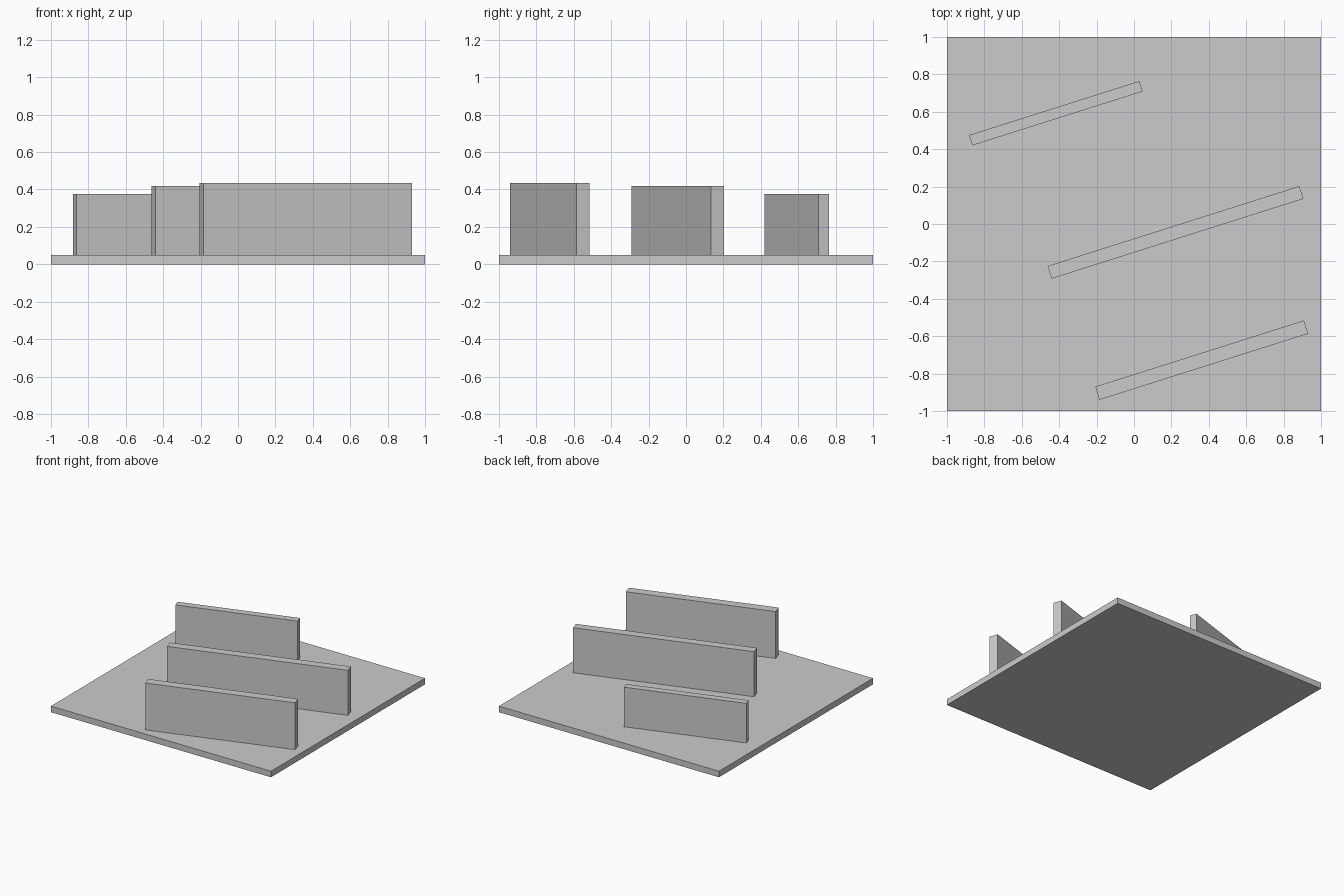
import bpy
import math

cube = bpy.data.objects.get("Cube")
if cube:
    bpy.data.objects.remove(cube, do_unlink=True)

# Single flat grey
GREY = (0.6, 0.6, 0.6, 1.0)
grey = bpy.data.materials.new("plain grey")
grey.use_nodes = True
grey.diffuse_color = GREY
grey.node_tree.nodes["Principled BSDF"].inputs["Base Color"].default_value = GREY

BASE_TOP = 0.05
WALL_ANGLE = math.radians(17.6)


def box(name, x, y, bottom, top, length, depth, angle=0.0):
    """Box standing between two heights, turned about z."""
    bpy.ops.mesh.primitive_cube_add(size=1, location=(x, y, (bottom + top) / 2),
                                    rotation=(0, 0, angle))
    obj = bpy.context.object
    obj.name = name
    obj.scale = (length, depth, top - bottom)
    bpy.ops.object.transform_apply(location=False, rotation=False, scale=True)
    obj.data.materials.append(grey)
    return obj


# Square ground slab
box("base_slab", 0, 0, 0, BASE_TOP, 2, 2)

# Three parallel upright walls: x, y, top, length, thickness
walls = {
    "front_wall": (0.362, -0.728, 0.435, 1.17, 0.074),
    "middle_wall": (0.222, -0.045, 0.42, 1.412, 0.071),
    "back_wall": (-0.418, 0.592, 0.375, 0.955, 0.058),
}
for name, (x, y, top, length, depth) in walls.items():
    box(name, x, y, BASE_TOP, top, length, depth, WALL_ANGLE)
